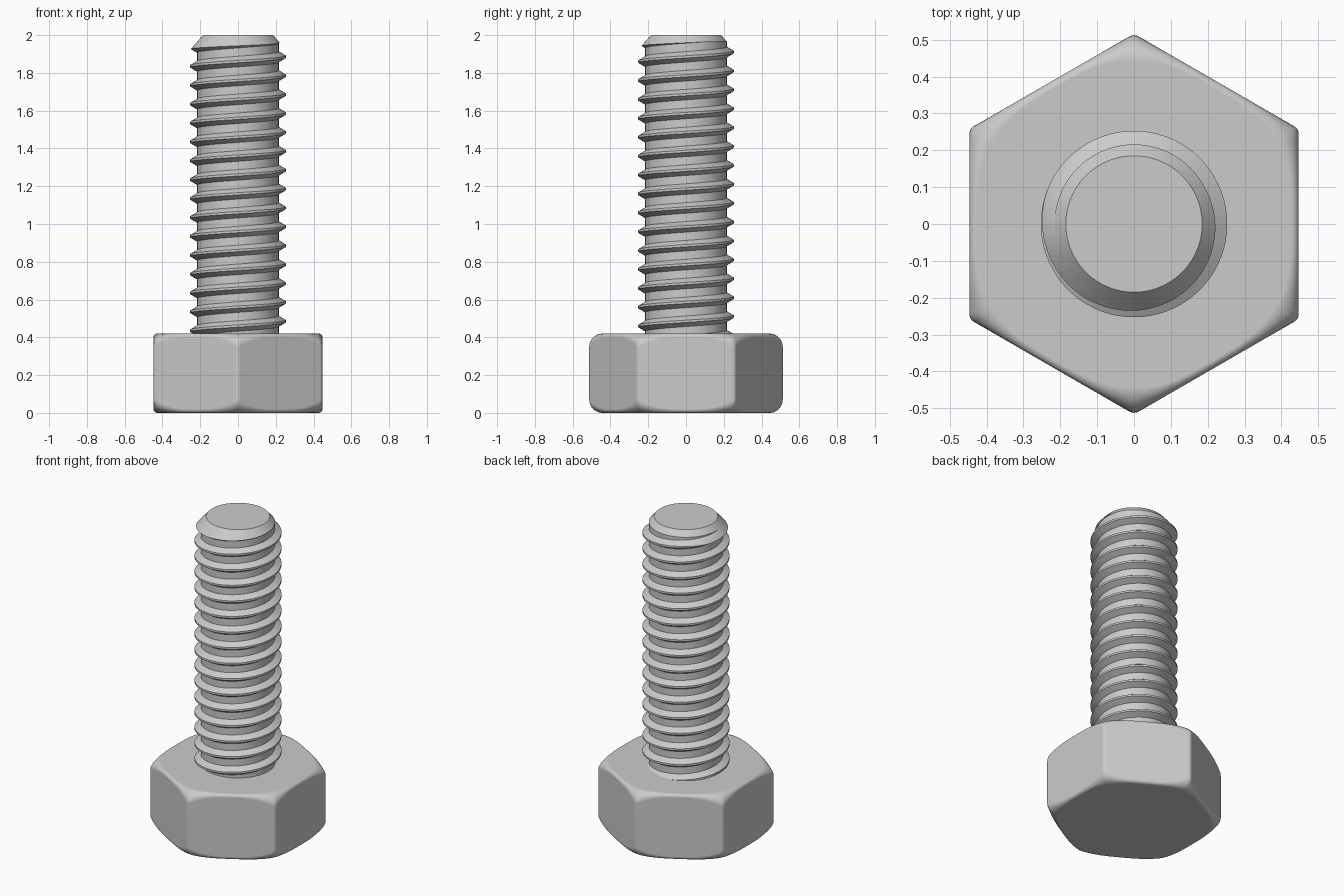
import bpy, bmesh
from math import sin, cos, pi, radians, hypot

cube = bpy.data.objects.get("Cube")
if cube:
    bpy.data.objects.remove(cube, do_unlink=True)

steel = bpy.data.materials.new("grey steel")
steel.use_nodes = True
GREY = (0.6, 0.6, 0.6, 1)
steel.diffuse_color = GREY
steel.node_tree.nodes["Principled BSDF"].inputs["Base Color"].default_value = GREY


def finish(name, bm):
    bmesh.ops.recalc_face_normals(bm, faces=bm.faces)
    mesh = bpy.data.meshes.new(name)
    bm.to_mesh(mesh)
    bm.free()
    mesh.materials.append(steel)
    obj = bpy.data.objects.new(name, mesh)
    bpy.context.collection.objects.link(obj)
    return obj


def select(obj):
    bpy.ops.object.select_all(action="DESELECT")
    obj.select_set(True)
    bpy.context.view_layer.objects.active = obj


def loft(bm, rings):
    """Skin closed rings of points and cap both ends."""
    loops = [[bm.verts.new(p) for p in ring] for ring in rings]
    n = len(loops[0])
    for low, high in zip(loops, loops[1:]):
        for i in range(n):
            k = (i + 1) % n
            bm.faces.new((low[i], low[k], high[k], high[i]))
    bm.faces.new(loops[0][::-1])
    bm.faces.new(loops[-1])


# Hexagonal head: rounded outline, top and bottom edges rounder at the corners
HEAD, APOTHEM, FILLET = 0.42, 0.447, 0.025
CORNER = APOTHEM / cos(pi / 6)
outline = []
for side in range(6):
    mid = pi / 6 + side * pi / 3
    centre = (APOTHEM - FILLET) / cos(pi / 6)
    for step in range(7):
        a = mid + (step / 6 - 0.5) * pi / 3
        outline.append((centre * cos(mid) + FILLET * cos(a),
                        centre * sin(mid) + FILLET * sin(a)))
    x0, y0 = outline[-1]
    nxt = mid + pi / 3
    x1 = centre * cos(nxt) + FILLET * cos(mid + pi / 6)
    y1 = centre * sin(nxt) + FILLET * sin(mid + pi / 6)
    for step in range(1, 16):
        t = step / 16
        outline.append((x0 + (x1 - x0) * t, y0 + (y1 - y0) * t))


def head_ring(angle, top):
    ring = []
    for x, y in outline:
        r = hypot(x, y)
        t = max(0, (r - APOTHEM) / (CORNER - APOTHEM))
        rho = 0.02 + 0.055 * t ** 1.5
        drop = rho * (1 - sin(angle))
        scale = (r - rho * (1 - cos(angle))) / r
        ring.append((x * scale, y * scale, HEAD - drop if top else drop))
    return ring


steps = [i / 7 * pi / 2 for i in range(8)]
bm = bmesh.new()
loft(bm, [head_ring(a, False) for a in reversed(steps)]
     + [head_ring(a, True) for a in steps])
head = finish("hex_head", bm)
select(head)
bpy.ops.object.shade_smooth_by_angle(angle=radians(30))
head.modifiers.new("even_shading", "WEIGHTED_NORMAL").keep_sharp = True

# Threaded shaft: helical grid of a ridge profile, merged where it is clamped
PITCH, ROOT, CREST, SEGMENTS = 0.1, 0.216, 0.253, 72
LOW, HIGH, PHASE = 0.3, 2.15, 0.085
ridge = [(-0.028, ROOT), (-0.006, CREST), (0.006, CREST), (0.028, ROOT)]
bm = bmesh.new()
columns = []
for i in range(SEGMENTS + 1):
    turn = i / SEGMENTS
    column = []
    for k in range(0, 24):
        for dz, r in ridge:
            z = PHASE + PITCH * (turn + k) + dz
            if not LOW < z < HIGH:
                z, r = min(max(z, LOW), HIGH), ROOT
            a = 2 * pi * turn
            column.append(bm.verts.new((r * cos(a), r * sin(a), z)))
    columns.append(column)
for left, right in zip(columns, columns[1:]):
    for j in range(len(left) - 1):
        bm.faces.new((left[j], right[j], right[j + 1], left[j + 1]))
bmesh.ops.remove_doubles(bm, verts=bm.verts, dist=0.0001)
bmesh.ops.holes_fill(bm, edges=[e for e in bm.edges if e.is_boundary], sides=0)
shaft = finish("threaded_shaft", bm)

# Turned blank that trims the shaft and gives its chamfered tip
bm = bmesh.new()
blank_profile = [(0.3, 0.35), (0.3, 1.87), (0.185, 2)]
loft(bm, [[(r * cos(2 * pi * i / 96), r * sin(2 * pi * i / 96), z)
           for i in range(96)] for r, z in blank_profile])
blank = finish("blank_cutter", bm)
blank.hide_render = True

trim = shaft.modifiers.new("trim", "BOOLEAN")
trim.operation = "INTERSECT"
trim.solver = "EXACT"
trim.object = blank
select(shaft)
bpy.ops.object.modifier_apply(modifier=trim.name)
bpy.data.objects.remove(blank, do_unlink=True)
select(shaft)
bpy.ops.object.shade_smooth_by_angle(angle=radians(30))
